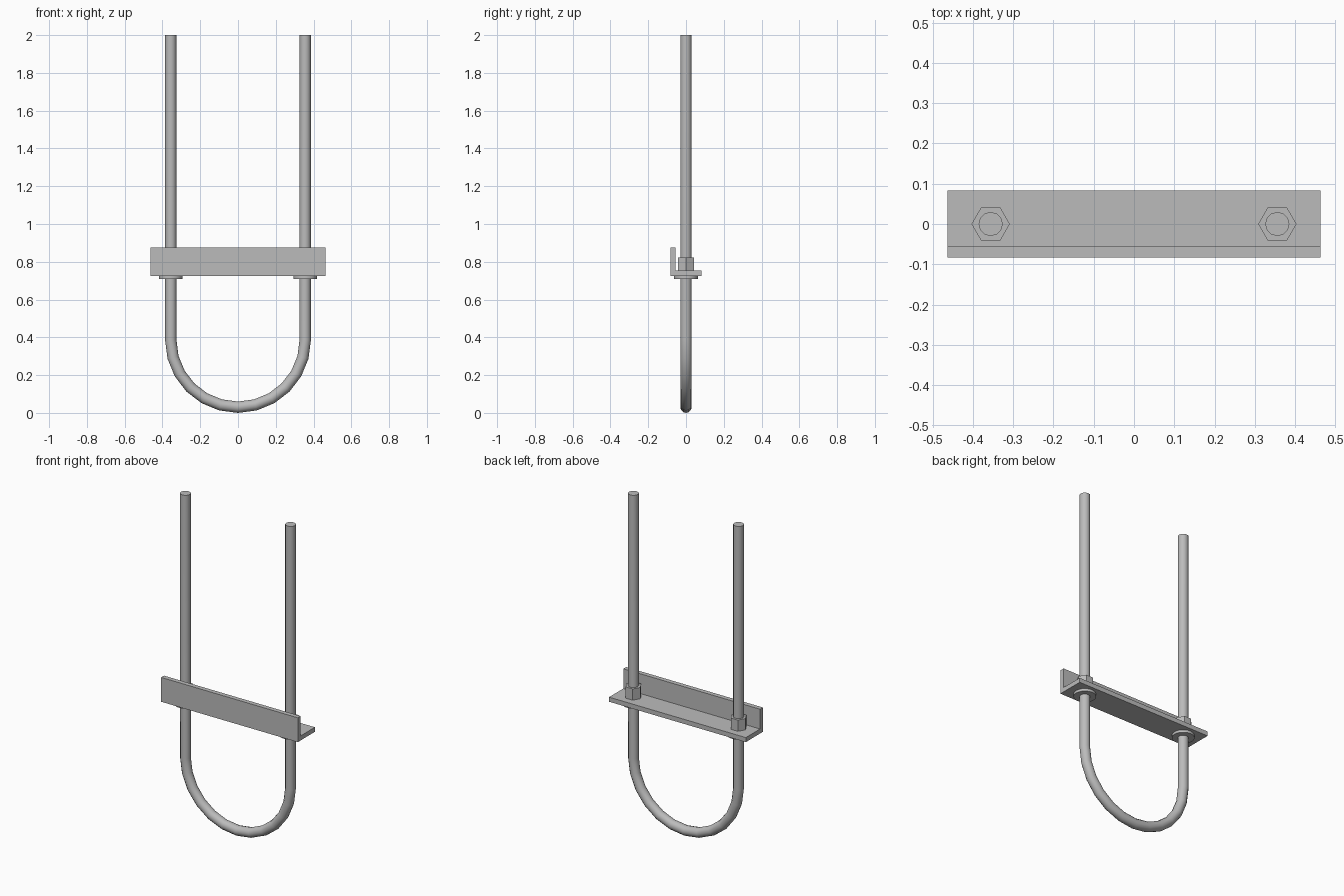
import bpy
import bmesh
from math import cos, sin, pi, radians

cube = bpy.data.objects.get("Cube")
if cube:
    bpy.data.objects.remove(cube, do_unlink=True)

ROD_X, ROD_R = 0.356, 0.03
BEND_Z = ROD_X + ROD_R
PLATE_Z, THICK = 0.726, 0.028

steel = bpy.data.materials.new("grey_steel")
steel.use_nodes = True
GREY = (0.5, 0.5, 0.5, 1)
steel.diffuse_color = GREY
steel.node_tree.nodes["Principled BSDF"].inputs["Base Color"].default_value = GREY


def finish(obj, smooth):
    obj.data.materials.clear()
    obj.data.materials.append(steel)
    if smooth:
        bpy.ops.object.select_all(action="DESELECT")
        obj.select_set(True)
        bpy.context.view_layer.objects.active = obj
        bpy.ops.object.shade_smooth_by_angle(angle=radians(40))


def add_mesh(name, bm, smooth=False):
    bmesh.ops.recalc_face_normals(bm, faces=bm.faces)
    mesh = bpy.data.meshes.new(name)
    bm.to_mesh(mesh)
    bm.free()
    obj = bpy.data.objects.new(name, mesh)
    bpy.context.collection.objects.link(obj)
    finish(obj, smooth)


def add_prism(name, x, z0, z1, radius, sides, smooth=False):
    bm = bmesh.new()
    ring = [bm.verts.new((x + radius * cos(2 * pi * i / sides),
                          radius * sin(2 * pi * i / sides), z0)) for i in range(sides)]
    base = bm.faces.new(ring)
    top = bmesh.ops.extrude_face_region(bm, geom=[base], use_keep_orig=True)["geom"]
    for v in (g for g in top if isinstance(g, bmesh.types.BMVert)):
        v.co.z = z1
    add_mesh(name, bm, smooth)


# U-shaped rod: two straight legs joined by a half circle
path = [(-ROD_X, 2.0)]
path += [(-ROD_X * cos(pi * i / 12), BEND_Z - ROD_X * sin(pi * i / 12)) for i in range(13)]
path += [(ROD_X, 2.0)]
curve = bpy.data.curves.new("rod_path", "CURVE")
curve.dimensions = "3D"
curve.bevel_depth = ROD_R
curve.bevel_resolution = 4
curve.use_fill_caps = True
spline = curve.splines.new("POLY")
spline.points.add(len(path) - 1)
for point, (x, z) in zip(spline.points, path):
    point.co = (x, 0, z, 1)
helper = bpy.data.objects.new("rod_path", curve)
bpy.context.collection.objects.link(helper)
bpy.context.view_layer.update()
evaluated = helper.evaluated_get(bpy.context.evaluated_depsgraph_get())
rod_mesh = bpy.data.meshes.new_from_object(evaluated)
bpy.data.objects.remove(helper, do_unlink=True)
rod = bpy.data.objects.new("u_rod", rod_mesh)
bpy.context.collection.objects.link(rod)
finish(rod, True)

# L-shaped clamp bar, extruded along x
HALF_LEN, HALF_DEPTH = 0.463, 0.083
top_z, lip_z, lip_y = PLATE_Z + THICK, 0.875, -HALF_DEPTH + THICK
section = [(-HALF_DEPTH, PLATE_Z), (HALF_DEPTH, PLATE_Z), (HALF_DEPTH, top_z),
           (lip_y, top_z), (lip_y, lip_z), (-HALF_DEPTH, lip_z)]
bm = bmesh.new()
end = bm.faces.new([bm.verts.new((-HALF_LEN, y, z)) for y, z in section])
geom = bmesh.ops.extrude_face_region(bm, geom=[end], use_keep_orig=True)["geom"]
for v in (g for g in geom if isinstance(g, bmesh.types.BMVert)):
    v.co.x = HALF_LEN
add_mesh("angle_bar", bm)

# Hex nut above and round washer below the bar, on each leg
for side, x in (("left", ROD_X), ("right", -ROD_X)):
    add_prism(side + "_hex_nut", x, top_z, 0.823, 0.0475, 6)
    add_prism(side + "_washer", x, 0.71, PLATE_Z, 0.063, 24, smooth=True)
